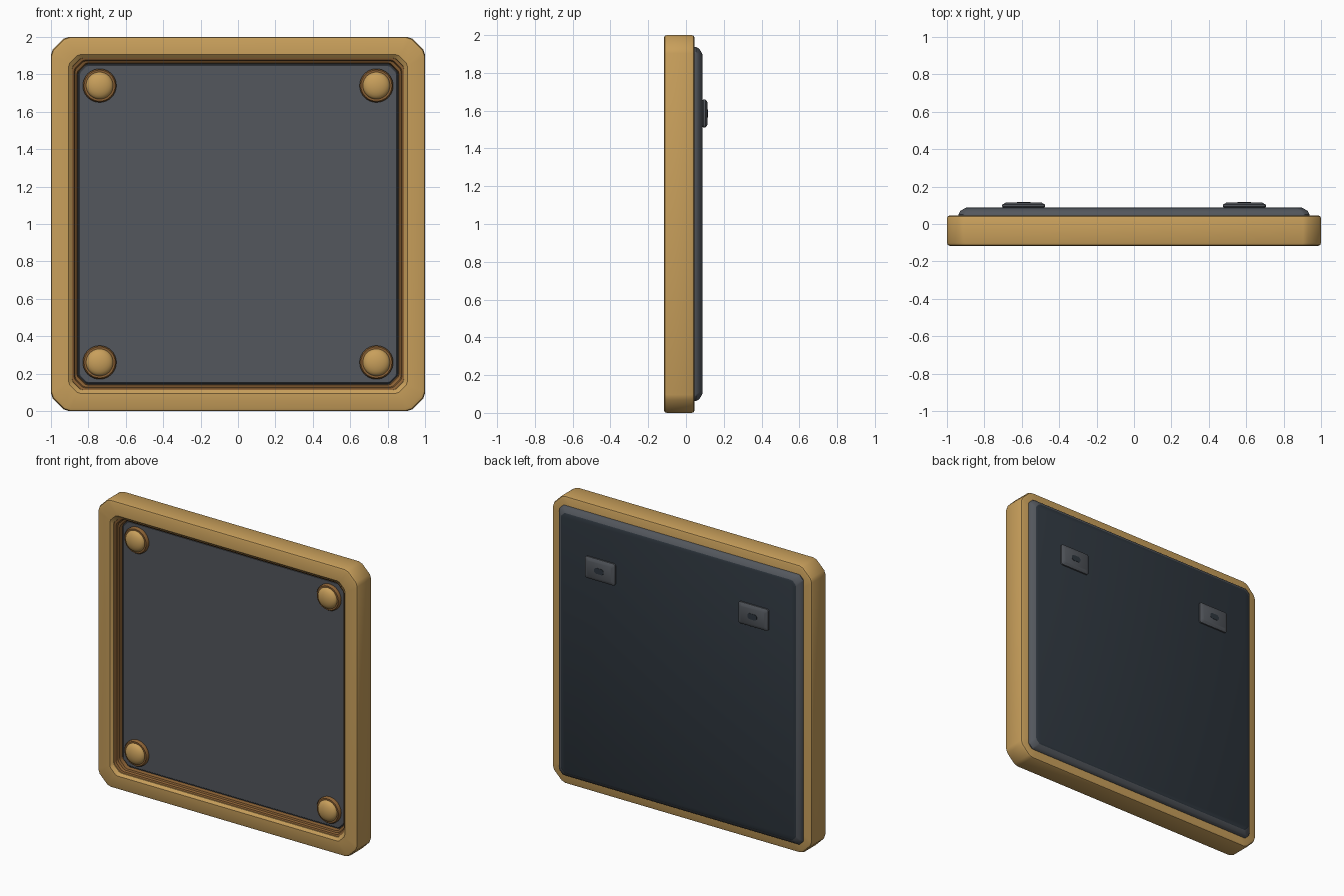
import bpy, bmesh, math
from mathutils import Matrix

cube = bpy.data.objects.get("Cube")
if cube:
    bpy.data.objects.remove(cube, do_unlink=True)

MID = 1.0  # height of the frame centre


def material(name, r, g, b):
    linear = [((c / 255 + 0.055) / 1.055) ** 2.4 for c in (r, g, b)] + [1]
    mat = bpy.data.materials.new(name)
    mat.use_nodes = True
    mat.diffuse_color = linear
    mat.node_tree.nodes["Principled BSDF"].inputs["Base Color"].default_value = linear
    return mat


gold = material("warm gold", 200, 159, 91)
brown = material("dark bronze", 140, 98, 53)
slate = material("slate grey", 83, 87, 93)
navy = material("dark navy", 46, 54, 62)


def finish(name, bm, mats, smooth=30):
    bmesh.ops.recalc_face_normals(bm, faces=bm.faces)
    mesh = bpy.data.meshes.new(name)
    bm.to_mesh(mesh)
    bm.free()
    for m in mats:
        mesh.materials.append(m)
    obj = bpy.data.objects.new(name, mesh)
    bpy.context.collection.objects.link(obj)
    bpy.ops.object.select_all(action="DESELECT")
    obj.select_set(True)
    bpy.context.view_layer.objects.active = obj
    bpy.ops.object.shade_smooth_by_angle(angle=math.radians(smooth))
    return obj


def outline(bm, half_x, half_z, cut, y, centre=(0, MID)):
    """Rectangle with softened chamfered corners, lying in the XZ plane."""
    soft = ((0, 1.2), (0.12, 0.85), (0.85, 0.12), (1.2, 0))
    verts = []
    for sx, sz in ((1, 1), (-1, 1), (-1, -1), (1, -1)):
        for a, b in (soft if sx == sz else soft[::-1]):
            verts.append(bm.verts.new((centre[0] + sx * (half_x - a * cut), y,
                                       centre[1] + sz * (half_z - b * cut))))
    return verts


def loft(name, rings, mats, closed=False, centre=(0, MID), slots=()):
    """Join outlines (half_x, half_z, cut, y); closed makes a hollow frame."""
    bm = bmesh.new()
    loops = [outline(bm, *ring, centre) for ring in rings]
    pairs = list(zip(loops, loops[1:]))
    if closed:
        pairs.append((loops[-1], loops[0]))
    for k, (a, b) in enumerate(pairs):
        for i in range(len(a)):
            j = (i + 1) % len(a)
            face = bm.faces.new((a[i], a[j], b[j], b[i]))
            face.material_index = slots[k] if slots else 0
    if not closed:
        bm.faces.new(loops[0])
        cap = bm.faces.new(loops[-1])
        cap.material_index = slots[-1] if slots else 0
    return finish(name, bm, mats)


def square(*rings):
    return [(h, h, cut, y) for h, cut, y in rings]


# Outer frame with eased edges
loft("frame", square((0.905, 0.05, -0.117), (0.985, 0.08, -0.117), (0.996, 0.08, -0.112),
                     (1, 0.08, -0.1), (1, 0.08, 0.03), (0.996, 0.08, 0.041),
                     (0.985, 0.08, 0.046), (0.88, 0.05, 0.046), (0.888, 0.05, -0.1)),
     [gold], closed=True)

# Stepped bronze liner inside the opening
loft("liner", square((0.89, 0.05, -0.095), (0.877, 0.05, -0.09), (0.872, 0.05, -0.075),
                     (0.862, 0.05, -0.07), (0.857, 0.05, -0.04), (0.89, 0.05, -0.04)),
     [brown], closed=True)

# Front panel with a thin dark border
loft("front_panel", square((0.87, 0.04, 0.0), (0.87, 0.04, -0.045), (0.852, 0.04, -0.045),
                           (0.848, 0.04, -0.05)),
     [slate, navy], slots=(1, 1, 0, 0))

# Back cover: grey chamfered rim, dark back face
loft("back_cover", square((0.938, 0.03, 0.03), (0.938, 0.03, 0.052), (0.928, 0.03, 0.07),
                          (0.905, 0.03, 0.084), (0.897, 0.03, 0.088)),
     [slate, navy], slots=(0, 0, 0, 1, 1))


def turned(name, profile, mat, x, z):
    """Spin a (radius, y) profile around the y axis."""
    bm = bmesh.new()
    verts = [bm.verts.new((r, y, 0)) for r, y in profile]
    edges = [bm.edges.new(pair) for pair in zip(verts, verts[1:])]
    bmesh.ops.spin(bm, geom=verts + edges, cent=(0, 0, 0), axis=(0, 1, 0),
                   angle=math.tau, steps=32)
    bmesh.ops.remove_doubles(bm, verts=bm.verts, dist=1e-4)
    bmesh.ops.transform(bm, matrix=Matrix.Translation((x, 0, z)), verts=bm.verts)
    return finish(name, bm, [mat], 40)


dome = [(0.073 * math.cos(t * math.pi / 12), -0.07 - 0.035 * math.sin(t * math.pi / 12))
        for t in range(7)]

for side, sx in (("left", 1), ("right", -1)):
    # Corner studs: bronze collar under a gold dome
    for level, sz in (("upper", 1), ("lower", -1)):
        x, z = sx * 0.74, MID + sz * 0.74
        turned(f"{level}_{side}_stud_collar",
               [(0.09, -0.04), (0.09, -0.062), (0.083, -0.072), (0, -0.072)], brown, x, z)
        turned(f"{level}_{side}_stud_dome", dome, gold, x, z)

    # Wall hangers with a dark slot plate
    spot = (sx * 0.59, 1.585)
    loft(f"{side}_hanger", [(0.105, 0.065, 0.01, 0.08), (0.115, 0.075, 0.01, 0.093),
                            (0.115, 0.075, 0.01, 0.103), (0.095, 0.058, 0.01, 0.115)],
         [slate], centre=spot)
    loft(f"{side}_hanger_slot", [(0.036, 0.02, 0.012, 0.112), (0.036, 0.02, 0.012, 0.117)],
         [navy], centre=spot)
